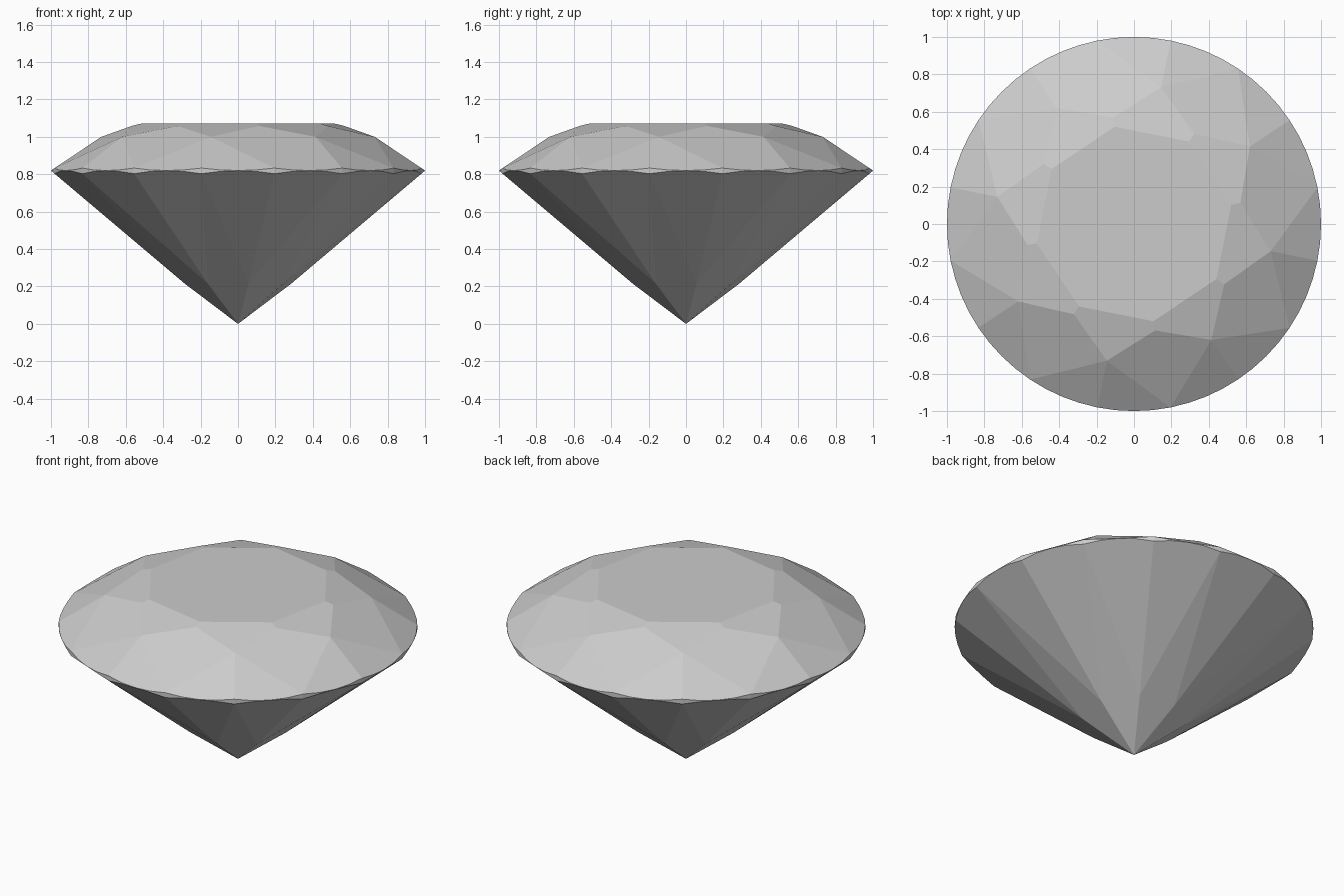
import bpy, bmesh
from math import cos, sin, radians
from mathutils import Vector

if "Cube" in bpy.data.objects:
    bpy.data.objects.remove(bpy.data.objects["Cube"])

STEP = 22.5          # girdle facet width in degrees
ARC = 4              # rim segments per girdle facet
bm = bmesh.new()


def vert(r, deg, z):
    a = radians(deg)
    return bm.verts.new((r * cos(a), r * sin(a), z))


def ring(r, start, z):
    return [vert(r, start + 45 * k, z) for k in range(8)]


# Key points: crown corners, pavilion corners and culet
table = ring(0.53, 11.25, 1.07)
kite_tip = ring(0.58, 11.25, 1.058)
star_tip = ring(0.745, 33.75, 1.0)
pavilion = ring(0.29, 11.25, 0.215)
culet = vert(0, 0, 0)


def rim(z_corner, inner, inner_deg0):
    """Scalloped rim: each facet plane meets the girdle cylinder in a curved edge."""
    out = []
    for i in range(16):
        a0 = 11.25 + STEP * i
        p0 = Vector((cos(radians(a0)), sin(radians(a0)), z_corner))
        a1 = a0 + STEP
        p1 = Vector((cos(radians(a1)), sin(radians(a1)), z_corner))
        # facet i touches the inner point that shares one of its end angles
        k = i // 2 if inner_deg0 > 20 else ((i + 1) // 2) % 8
        q = inner[k].co
        n = (p1 - p0).cross(q - p0)
        for j in range(ARC):
            a = radians(a0 + STEP * j / ARC)
            x, y = cos(a), sin(a)
            z = p0.z - (n.x * (x - p0.x) + n.y * (y - p0.y)) / n.z
            out.append(bm.verts.new((x, y, z)))
    return out


top = rim(0.833, star_tip, 33.75)
low = rim(0.803, pavilion, 11.25)
N = len(top)


def arc(loop, i):
    return [loop[(i * ARC + j) % N] for j in range(ARC + 1)]


# Table, star, kite and pavilion main facets
bm.faces.new(table)
for k in range(8):
    n = (k + 1) % 8
    bm.faces.new((table[k], kite_tip[k], star_tip[k], kite_tip[n], table[n]))
    bm.faces.new((kite_tip[k], star_tip[k - 1], top[2 * k * ARC], star_tip[k]))
    bm.faces.new((culet, pavilion[k], low[(2 * k + 1) * ARC], pavilion[n]))

# Girdle facets above and below the rim
for i in range(16):
    bm.faces.new([star_tip[i // 2]] + arc(top, i))
    bm.faces.new([pavilion[((i + 1) // 2) % 8]] + arc(low, i))

# Girdle band
for i in range(N):
    j = (i + 1) % N
    bm.faces.new((low[i], low[j], top[j], top[i]))

bmesh.ops.recalc_face_normals(bm, faces=bm.faces)
mesh = bpy.data.meshes.new("cut_gem")
bm.to_mesh(mesh)
bm.free()
bpy.context.collection.objects.link(bpy.data.objects.new("cut_gem", mesh))
